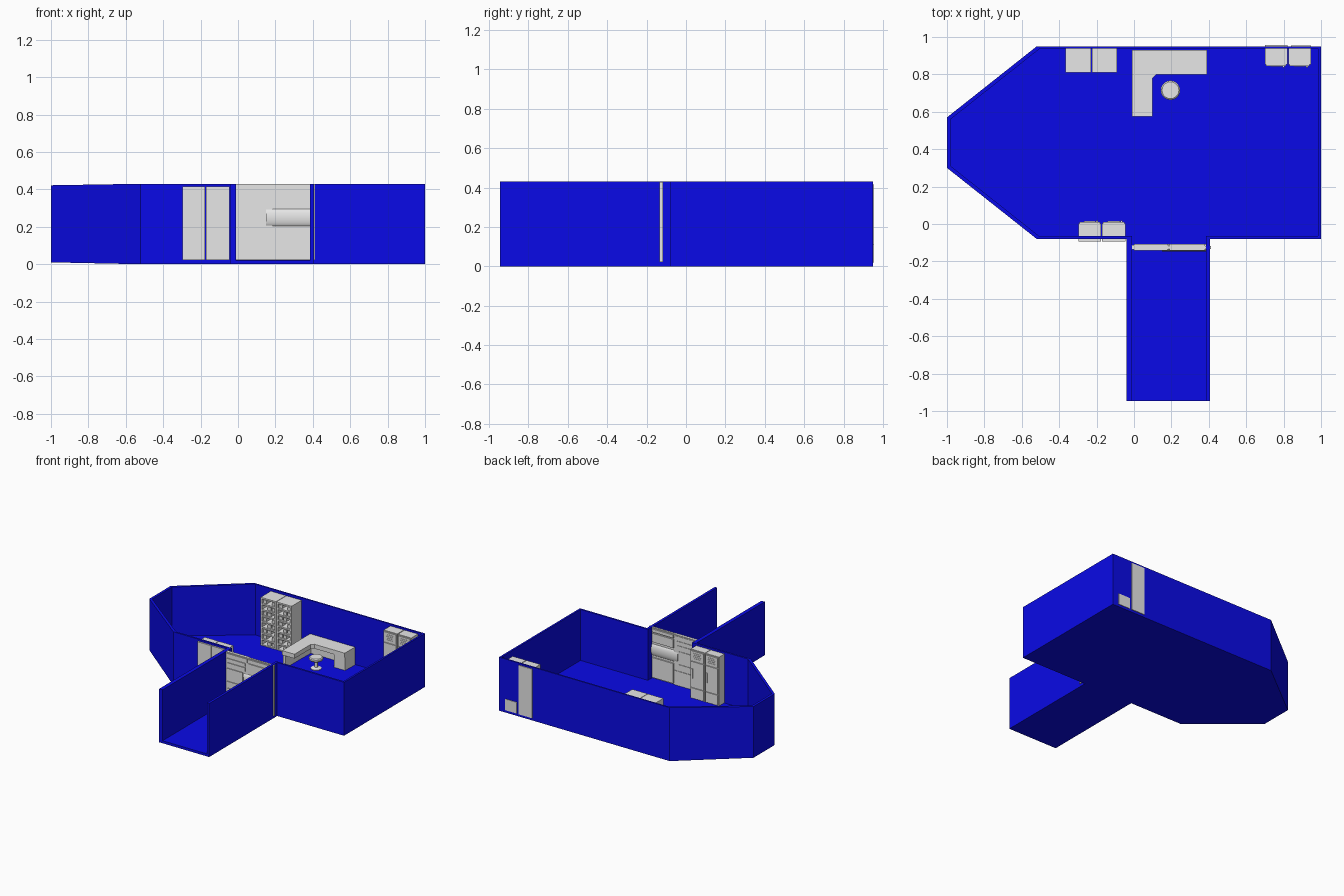
import bpy, bmesh, math
from mathutils import Vector
from mathutils.geometry import intersect_line_line

cube = bpy.data.objects.get("Cube")
if cube:
    bpy.data.objects.remove(cube)


def material(name, rgb):
    m = bpy.data.materials.new(name)
    m.use_nodes = True
    m.diffuse_color = (*rgb, 1)
    m.node_tree.nodes["Principled BSDF"].inputs["Base Color"].default_value = (*rgb, 1)
    return m


BLUE = material("wall blue", (0.003, 0.003, 0.8))
GREY = material("furniture grey", (0.8, 0.8, 0.8))


def finish(bm, name, mat):
    bmesh.ops.recalc_face_normals(bm, faces=bm.faces)
    me = bpy.data.meshes.new(name)
    bm.to_mesh(me)
    bm.free()
    me.materials.append(mat)
    ob = bpy.data.objects.new(name, me)
    bpy.context.collection.objects.link(ob)
    return ob


def add_prism(bm, pts, z0, z1):
    face = bm.faces.new([bm.verts.new((p[0], p[1], z0)) for p in pts])
    ext = bmesh.ops.extrude_face_region(bm, geom=[face])["geom"]
    # extrusion keeps the base face, so the solid is closed
    for v in ext:
        if isinstance(v, bmesh.types.BMVert):
            v.co.z = z1


def add_box(bm, x0, x1, y0, y1, z0, z1):
    vs = bmesh.ops.create_cube(bm, size=1)["verts"]
    for v in vs:
        v.co = ((x0 + x1) / 2 + v.co.x * (x1 - x0),
                (y0 + y1) / 2 + v.co.y * (y1 - y0),
                (z0 + z1) / 2 + v.co.z * (z1 - z0))


# Room outline, running anticlockwise from the open corridor mouth
H, FLOOR = 0.43, 0.02
outline = [(0.405, -0.945), (0.405, -0.08), (1, -0.08), (1, 0.95), (-0.52, 0.95),
           (-1, 0.57), (-1, 0.3), (-0.52, -0.08), (-0.04, -0.08), (-0.04, -0.945)]
thick = [0.02, 0.015, 0.015, 0.012, 0.02, 0.02, 0.02, 0.015, 0.03]
P = [Vector((*p, 0)) for p in outline]


def offset_edge(i):
    d = (P[i + 1] - P[i]).normalized()
    shift = Vector((-d.y, d.x, 0)) * thick[i]
    return P[i] + shift, P[i + 1] + shift


edges = [offset_edge(i) for i in range(len(P) - 1)]
inner = [edges[0][0]]
for a, b in zip(edges, edges[1:]):
    inner.append(intersect_line_line(*a, *b)[0])
inner.append(edges[-1][1])


def taper(ob):
    # the pointed end of the room is very slightly lower
    for v in ob.data.vertices:
        if v.co.x < -0.9:
            v.co.z += 0.01 if v.co.z < 0.1 else -0.008


bm = bmesh.new()
add_prism(bm, P, 0, FLOOR)
taper(finish(bm, "floor", BLUE))
bm = bmesh.new()
add_prism(bm, P + inner[::-1], 0.001, H)
taper(finish(bm, "walls", BLUE))


# Two locker doors with inset panels, vents and handles
def locker(name, x0, x1, back, front, z0, z1, low=False):
    s = 1 if front > back else -1
    bm = bmesh.new()

    def slab(xa, xb, ya, yb, za, zb):
        add_box(bm, xa, xb, min(ya, yb), max(ya, yb), za, zb)

    slab(x0, x1, back, front - s * 0.008, z0, z1)
    m, h = 0.006, z1 - z0
    for a, b in ((0.02, 0.22), (0.24, 0.76), (0.78, 0.98)):
        slab(x0 + m, x1 - m, front - s * 0.01, front, z0 + a * h, z0 + b * h)
    for k in range(4):
        z = z0 + h * (0.82 + 0.035 * k)
        slab(x0 + 0.03, x1 - 0.03, front - s * 0.002, front + s * 0.003, z, z + 0.006)
    slab(x1 - 0.026, x1 - 0.016, front - s * 0.002, front + s * 0.008, z0 + h * 0.42, z0 + h * 0.62)
    finish(bm, name, GREY)


locker("front_locker_right", -0.297, -0.176, -0.093, 0.012, 0.022, 0.415)
locker("front_locker_left", -0.172, -0.045, -0.093, 0.012, 0.022, 0.415)
locker("back_locker_right", 0.70, 0.82, 0.956, 0.845, 0.02, 0.415)
locker("back_locker_left", 0.826, 0.945, 0.938, 0.845, 0.02, 0.415)
bm = bmesh.new()
add_box(bm, 0.84, 0.945, 0.93, 0.954, 0.02, 0.11)
finish(bm, "back_locker_base", GREY)


# Open equipment racks with shelves and stored boxes
def rack(name, x0, x1, y0, y1, z0, z1):
    bm = bmesh.new()
    t = 0.012
    add_box(bm, x0, x1, y1 - 0.04, y1, z0, z1)
    for x in (x0, x1 - t):
        add_box(bm, x, x + t, y0, y1, z0, z1)
    rows = 8
    step = (z1 - z0 - t) / rows
    for k in range(rows + 1):
        z = z0 + k * step
        add_box(bm, x0, x1, y0, y1, z, z + t)
        if k < rows:
            w = (x1 - x0 - 2 * t) / 3
            for j in range(3):
                if (j + 2 * k) % 3:
                    xa = x0 + t + j * w
                    add_box(bm, xa + 0.004, xa + w - 0.004, y0 + 0.012, y1 - 0.03,
                            z + t, z + step * 0.8)
    finish(bm, name, GREY)


rack("rack_right", -0.365, -0.229, 0.81, 0.938, 0.02, 0.41)
rack("rack_left", -0.225, -0.09, 0.81, 0.938, 0.02, 0.41)

# L-shaped desk: worktop with panels below
desk = [(-0.01, 0.575), (0.1, 0.575), (0.1, 0.78), (0.12, 0.8),
        (0.39, 0.8), (0.39, 0.93), (-0.01, 0.93)]
bm = bmesh.new()
add_prism(bm, desk, 0.13, 0.165)
add_box(bm, -0.01, 0.012, 0.585, 0.93, 0.02, 0.13)
add_box(bm, 0.29, 0.39, 0.805, 0.93, 0.02, 0.13)
add_box(bm, -0.01, 0.39, 0.91, 0.93, 0.02, 0.13)
finish(bm, "desk", GREY)

# Stool turned from a profile
bm = bmesh.new()
profile = [(0, 0.02), (0.04, 0.02), (0.04, 0.028), (0.012, 0.036), (0.012, 0.085),
           (0.045, 0.092), (0.052, 0.1), (0.052, 0.112), (0.045, 0.118), (0, 0.118)]
pv = [bm.verts.new((r, 0, z)) for r, z in profile]
pe = [bm.edges.new(e) for e in zip(pv, pv[1:])]
bmesh.ops.spin(bm, geom=pv + pe, axis=(0, 0, 1), cent=(0, 0, 0),
               angle=math.tau, steps=20, use_merge=True)
bmesh.ops.remove_doubles(bm, verts=bm.verts, dist=0.0005)
stool = finish(bm, "stool", GREY)
stool.location = (0.195, 0.715, 0)
bpy.context.view_layer.objects.active = stool
stool.select_set(True)
bpy.ops.object.shade_smooth_by_angle(angle=math.radians(35))
stool.select_set(False)

# Sliding door of two interlocking leaves with raised panels on both sides
bm = bmesh.new()
add_box(bm, -0.012, 0.185, -0.136, -0.112, 0.022, 0.428)
add_box(bm, 0.185, 0.413, -0.134, -0.118, 0.022, 0.428)
panels = [(0.0, 0.18, 0.03, 0.14), (0.0, 0.15, 0.15, 0.195), (0.0, 0.14, 0.205, 0.3),
          (0.0, 0.16, 0.315, 0.345), (0.0, 0.16, 0.355, 0.38), (0.0, 0.18, 0.39, 0.42),
          (0.19, 0.38, 0.03, 0.19), (0.19, 0.38, 0.315, 0.385), (0.19, 0.38, 0.395, 0.42)]
for xa, xb, za, zb in panels:
    add_box(bm, xa, xb, -0.142, -0.108, za, zb)
finish(bm, "sliding_door", GREY)

# Rounded lock bar across the door
bm = bmesh.new()
bmesh.ops.create_cone(bm, cap_ends=True, segments=24, radius1=0.05, radius2=0.05, depth=0.235)
for v in bm.verts:
    x, y, z = v.co
    v.co = (z + 0.2675, -0.126 + y * 0.4, 0.25 + x)
bar = finish(bm, "door_lock_bar", GREY)
bpy.context.view_layer.objects.active = bar
bar.select_set(True)
bpy.ops.object.shade_smooth_by_angle(angle=math.radians(35))
